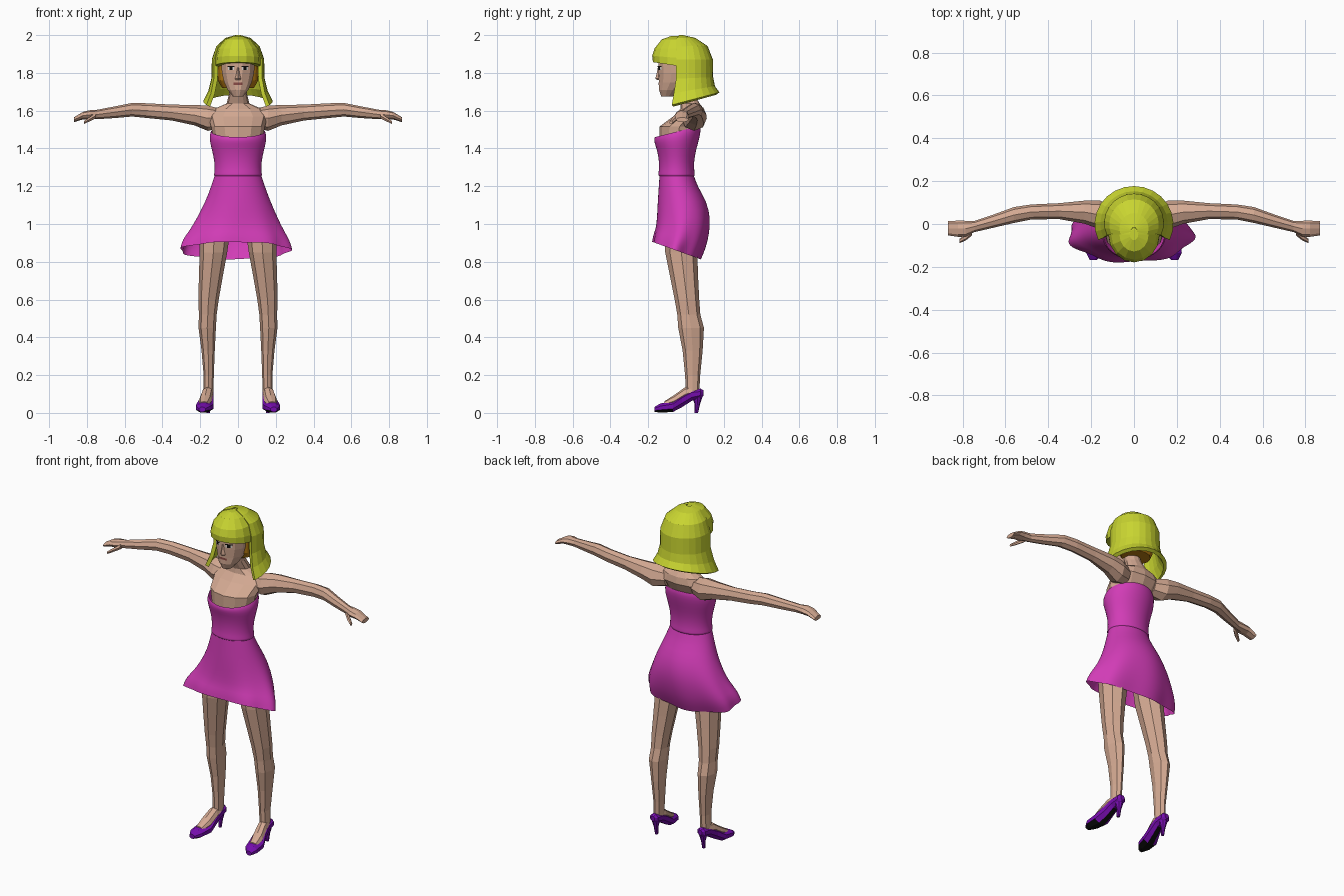
import bpy, bmesh, math
from mathutils import Vector
from mathutils.bvhtree import BVHTree


def material(name, r, g, b):
    m = bpy.data.materials.new(name)
    m.diffuse_color = (r, g, b, 1)
    return m


SKIN = material("skin", 0.66, 0.40, 0.29)
PINK = material("dress pink", 0.64, 0.045, 0.47)
LIME = material("hair lime", 0.58, 0.66, 0.03)
GOLD = material("under hair gold", 0.50, 0.21, 0.006)
PURPLE = material("shoe purple", 0.18, 0.004, 0.42)
BLACK = material("black", 0.004, 0.004, 0.004)
WHITE = material("eye white", 0.75, 0.72, 0.68)
LIPS = material("lips", 0.25, 0.07, 0.06)


def finish(name, bm, mats):
    me = bpy.data.meshes.new(name)
    bm.to_mesh(me)
    ob = bpy.data.objects.new(name, me)
    for m in mats:
        me.materials.append(m)
    bpy.context.collection.objects.link(ob)
    return ob


def loft(name, rings, sides, mat, axis="z", span=None, caps=True, side=1, turn=0.0):
    """Skin rings (pos, a, b, ra, rb, tilt, wave) along an axis; span gives an open arc about +y."""
    bm = bmesh.new()
    rows = []
    for ring in rings:
        p, a, b, ra, rb, tilt, wave = (tuple(ring) + (0, 0))[:7]
        row = []
        for i in range(sides + (1 if span else 0)):
            if span:
                t = math.pi / 2 - span + 2 * span * i / sides
            else:
                t = 2 * math.pi * i / sides + turn
            w = 1 + wave * math.cos(7 * t + 0.6)
            da, db = ra * w * math.cos(t), rb * w * math.sin(t)
            q = p + tilt * db
            co = {"z": (a + da, b + db, q), "x": (q, a + da, b + db),
                  "y": (a + da, q, b + db)}[axis]
            row.append(bm.verts.new((co[0] * side, co[1], co[2])))
        rows.append(row)
    for r0, r1 in zip(rows, rows[1:]):
        for i in range(len(r0) - (1 if span else 0)):
            j = (i + 1) % len(r0)
            bm.faces.new((r0[i], r0[j], r1[j], r1[i]))
    if caps:
        bm.faces.new(rows[0])
        bm.faces.new(rows[-1])
    bmesh.ops.recalc_face_normals(bm, faces=bm.faces)
    ob = finish(name, bm, [mat])
    bm.free()
    return ob


def smooth(ob):
    ob.modifiers.new("round", "SUBSURF").levels = 1
    ob.modifiers["round"].render_levels = 1
    for p in ob.data.polygons:
        p.use_smooth = True


# Dress: fitted bodice and a flared skirt, longer at the back
smooth(loft("bodice", [
    (1.252, 0, -.05, .120, .088), (1.256, 0, -.05, .130, .100), (1.275, 0, -.05, .124, .094),
    (1.33, 0, -.05, .124, .092), (1.39, 0, -.05, .138, .103), (1.44, 0, -.048, .151, .119, .1),
    (1.475, 0, -.045, .150, .125, .22), (1.49, 0, -.045, .143, .120, .25)],
    32, PINK, caps=False))
smooth(loft("skirt", [
    (1.262, 0, -.05, .122, .090), (1.20, 0, -.042, .142, .102), (1.12, 0, -.02, .172, .130),
    (1.03, -.005, -.012, .215, .142, 0, .01), (.96, -.01, -.02, .252, .141, -.1, .02),
    (.91, -.015, -.035, .283, .138, -.25, .035), (.86, -.015, -.052, .292, .127, -.36, .05)],
    42, PINK, caps=False))

# Chest, shoulders and neck
loft("upper_torso", [
    (1.42, 0, -.045, .125, .095), (1.515, 0, -.035, .142, .106), (1.57, 0, .015, .158, .082),
    (1.61, 0, .03, .125, .06), (1.638, 0, .022, .06, .05), (1.69, 0, -.005, .047, .046),
    (1.76, 0, -.03, .047, .046)], 12, SKIN)

# Head and nose
head = loft("head", [
    (1.675, 0, -.1, .028, .032), (1.71, 0, -.085, .056, .06), (1.75, 0, -.062, .076, .083),
    (1.80, 0, -.052, .088, .096), (1.85, 0, -.05, .092, .1), (1.92, 0, -.045, .085, .09),
    (1.965, 0, -.045, .045, .05)], 12, SKIN, turn=math.pi / 12)
loft("nose", [(1.763, 0, -.144, .014, .009), (1.769, 0, -.144, .016, .018),
              (1.795, 0, -.145, .009, .011), (1.828, 0, -.143, .006, .006)], 4, SKIN)

# Face plates laid onto the head surface
hb = bmesh.new()
hb.from_mesh(head.data)
tree = BVHTree.FromBMesh(hb)


def plate(name, x0, x1, z0, z1, mat, lift):
    bm = bmesh.new()
    n = 6
    grid = []
    for k in range(2):
        row = []
        for i in range(n + 1):
            x, z = x0 + (x1 - x0) * i / n, (z0, z1)[k]
            hit = tree.ray_cast(Vector((x, -1, z)), Vector((0, 1, 0)))[0]
            row.append(bm.verts.new((x, hit.y - lift, z)))
        grid.append(row)
    for i in range(n):
        bm.faces.new((grid[0][i], grid[0][i + 1], grid[1][i + 1], grid[1][i]))
    finish(name, bm, [mat])
    bm.free()


for s, tag in ((1, "left"), (-1, "right")):
    plate(tag + "_eye", s * .036 - .016, s * .036 + .016, 1.815, 1.832, WHITE, .002)
    plate(tag + "_pupil", s * .036 - .008, s * .036 + .008, 1.815, 1.832, BLACK, .004)
    plate(tag + "_lash", s * .037 - .019, s * .037 + .019, 1.831, 1.837, BLACK, .004)
plate("mouth", -.024, .024, 1.736, 1.748, LIPS, .003)

# Hair: gold inner layer, front cap with fringe, long flared curtain
loft("inner_hair", [(1.72, 0, .015, .085, .075), (1.76, 0, .005, .106, .09),
                    (1.86, 0, 0, .112, .095)], 12, GOLD)
loft("fringe_cap", [
    (1.838, 0, -.05, .120, .125, -.15), (1.88, 0, -.05, .119, .129, -.08),
    (1.93, 0, -.05, .106, .116), (1.978, 0, -.05, .068, .078), (1.996, 0, -.05, .02, .025)],
    16, LIME)
curtain = loft("hair_curtain", [
    (1.989, 0, -.03, .012, .012), (1.975, 0, -.02, .062, .066), (1.935, 0, 0, .106, .106),
    (1.87, 0, .005, .128, .126), (1.77, 0, .005, .130, .128, .05),
    (1.70, 0, 0, .147, .143, .18), (1.645, 0, 0, .174, .168, .27)],
    16, LIME, span=math.radians(115), caps=False)
sol = curtain.modifiers.new("thickness", "SOLIDIFY")
sol.thickness, sol.offset = .022, 0

for s, tag in ((1, "left"), (-1, "right")):
    # Arm, fingers and thumb
    loft(tag + "_arm", [
        (.09, .03, 1.56, .05, .05), (.16, .043, 1.56, .067, .067), (.23, .055, 1.576, .054, .054),
        (.35, .06, 1.59, .037, .042), (.48, .056, 1.60, .035, .039), (.56, .042, 1.605, .037, .036),
        (.65, .015, 1.592, .031, .031), (.745, -.012, 1.58, .026, .025),
        (.785, -.022, 1.578, .037, .024), (.82, -.022, 1.574, .038, .02),
        (.868, -.02, 1.552, .033, .013)], 8, SKIN, "x", side=s)
    loft(tag + "_thumb", [
        (.755, -.035, 1.572, .018, .016), (.785, -.062, 1.555, .015, .013),
        (.815, -.08, 1.537, .010, .009)], 6, SKIN, "x", side=s)
    # Leg and foot
    loft(tag + "_leg", [
        (.97, .125, -.03, .085, .085), (.85, .13, -.025, .073, .085), (.72, .144, -.01, .063, .074),
        (.60, .156, .005, .054, .065), (.52, .16, .015, .047, .061), (.45, .163, .027, .046, .068),
        (.33, .158, .035, .035, .053), (.20, .155, .035, .027, .04), (.12, .157, .035, .027, .036),
        (.085, .157, .035, .026, .034)], 8, SKIN, side=s)
    loft(tag + "_foot", [
        (-.115, .181, .045, .025, .016), (-.06, .173, .064, .035, .032),
        (-.005, .163, .098, .031, .038), (.04, .158, .112, .027, .03)], 8, SKIN, "y", side=s)
    # Pump with black sole and a slim heel
    shoe = loft(tag + "_shoe", [
        (-.168, .190, .018, .018, .014), (-.135, .184, .026, .042, .026),
        (-.07, .175, .034, .049, .032), (-.02, .165, .066, .038, .038),
        (.03, .159, .095, .033, .034), (.078, .158, .103, .029, .027),
        (.092, .158, .105, .014, .016)], 8, PURPLE, "y", side=s, turn=math.pi / 8)
    shoe.data.materials.append(BLACK)
    for p in shoe.data.polygons:
        if p.normal.z < -.75 and p.center.y < .04:
            p.material_index = 1
    loft(tag + "_heel", [(0, .158, .055, .009, .009), (.045, .158, .06, .012, .014),
                         (.095, .158, .06, .026, .03)], 8, PURPLE, side=s)
hb.free()
